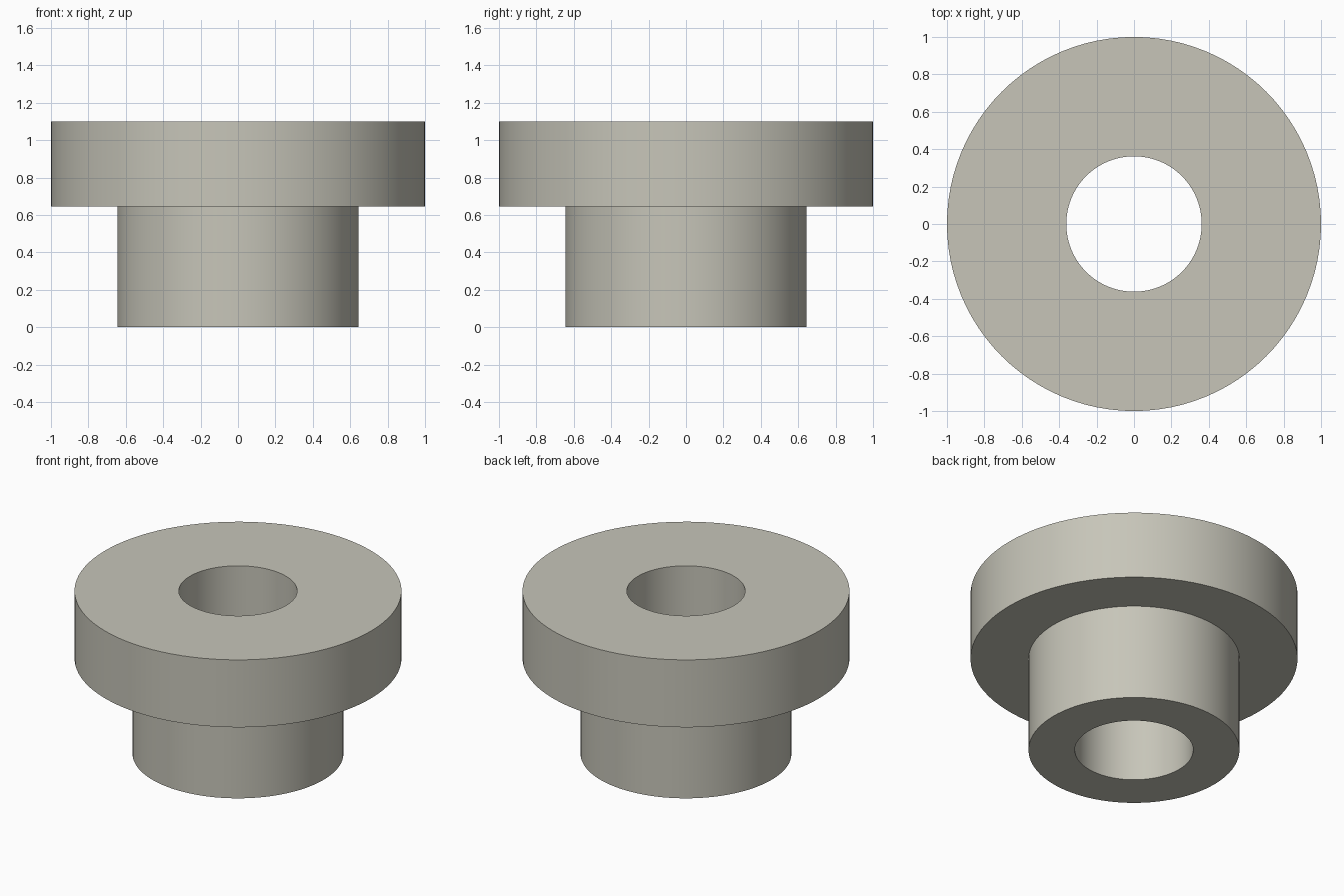
import bpy
import bmesh
from math import cos, sin, tau, radians

cube = bpy.data.objects.get("Cube")
if cube:
    bpy.data.objects.remove(cube, do_unlink=True)

SEGMENTS = 96
BORE, SLEEVE, FLANGE = 0.362, 0.645, 1.0
STEP, TOP = 0.645, 1.10

# Closed cross-section (radius, height), counter-clockwise from the bore's foot
profile = [(BORE, 0), (SLEEVE, 0), (SLEEVE, STEP),
           (FLANGE, STEP), (FLANGE, TOP), (BORE, TOP)]

# Warm grey material
grey = bpy.data.materials.new("warm_grey")
grey.use_nodes = True
colour = (0.57, 0.56, 0.485, 1)
grey.diffuse_color = colour
grey.node_tree.nodes["Principled BSDF"].inputs["Base Color"].default_value = colour

# Revolve the section into a flanged bushing
bm = bmesh.new()
rings = []
for i in range(SEGMENTS):
    a = tau * i / SEGMENTS
    rings.append([bm.verts.new((r * cos(a), r * sin(a), z)) for r, z in profile])
for i, ring in enumerate(rings):
    after = rings[(i + 1) % SEGMENTS]
    for j in range(len(profile)):
        k = (j + 1) % len(profile)
        bm.faces.new((ring[j], after[j], after[k], ring[k]))
bmesh.ops.recalc_face_normals(bm, faces=bm.faces)

mesh = bpy.data.meshes.new("flanged_bushing")
bm.to_mesh(mesh)
bm.free()
mesh.materials.append(grey)
bushing = bpy.data.objects.new("flanged_bushing", mesh)
bpy.context.collection.objects.link(bushing)

# Smooth walls with crisp rims
bpy.ops.object.select_all(action='DESELECT')
bushing.select_set(True)
bpy.context.view_layer.objects.active = bushing
bpy.ops.object.shade_smooth_by_angle(angle=radians(30))
